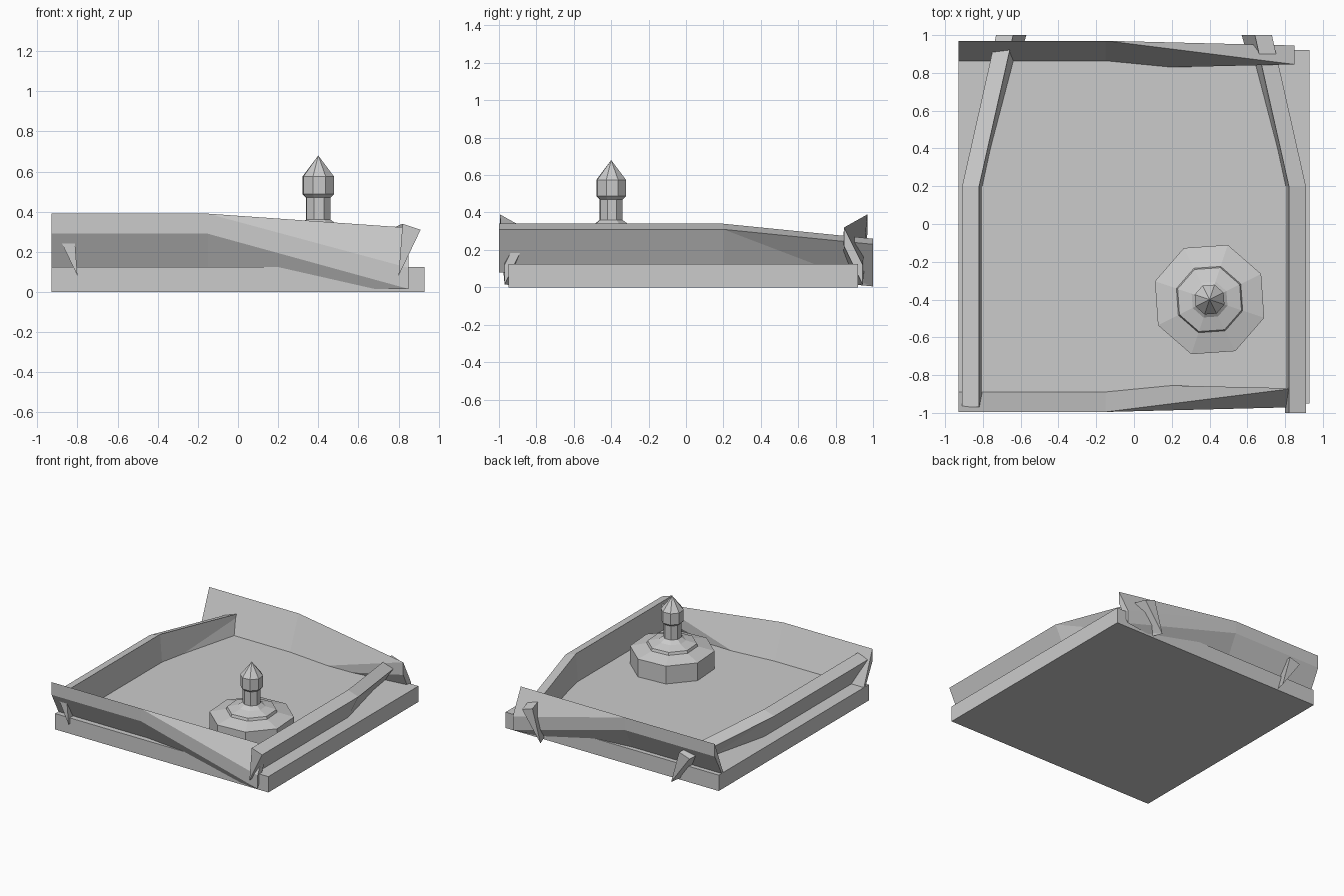
import bpy, bmesh, math
from mathutils import Vector

if "Cube" in bpy.data.objects:
    bpy.data.objects.remove(bpy.data.objects["Cube"])

grey = bpy.data.materials.new("stone_grey")
grey.diffuse_color = (0.6, 0.6, 0.6, 1)
grey.use_nodes = True
grey.node_tree.nodes["Principled BSDF"].inputs["Base Color"].default_value = grey.diffuse_color


def finish(name, bm):
    bmesh.ops.recalc_face_normals(bm, faces=bm.faces)
    me = bpy.data.meshes.new(name)
    bm.to_mesh(me)
    bm.free()
    me.materials.append(grey)
    ob = bpy.data.objects.new(name, me)
    bpy.context.scene.collection.objects.link(ob)
    return ob


def loft(name, sections):
    """Skin closed sections; side quads split from point i to next point i+1."""
    bm = bmesh.new()
    rings = [[bm.verts.new(p) for p in s] for s in sections]
    n = len(rings[0])
    for r, s in zip(rings, rings[1:]):
        for i in range(n):
            j = (i + 1) % n
            bm.faces.new((r[i], r[j], s[j]))
            bm.faces.new((r[i], s[j], s[i]))
    bm.faces.new(rings[0])
    bm.faces.new(rings[-1])
    return finish(name, bm)


# Square ground slab
bm = bmesh.new()
bmesh.ops.create_cube(bm, size=1)
for v in bm.verts:
    v.co = Vector((v.co.x * 1.86, v.co.y * 1.87 - 0.015, (v.co.z + 0.5) * 0.125))
finish("base_slab", bm)

# Front and back boards: straight on the left, twisted on the right (outward, z)
straight = [(0.97, 0.39), (0.822, 0.02), (0.822, 0.005), (0.97, 0.29)]
twisted = [(0.945, 0.12), (0.845, 0.32), (0.845, 0.22), (0.945, 0.015)]
for name, side, shift in (("back_board", 1, 0), ("front_board", -1, 0.025)):
    loft(name, [[(x, side * (y + shift), z) for y, z in sec]
                for x, sec in ((-0.93, straight), (-0.15, straight), (0.85, twisted))])

# Side boards: wedge section, bending inward and down towards the back
wedge = [(0.82, 0.34), (0.91, 0.31), (0.80, 0.08)]
bent = [(0.64, 0.26), (0.73, 0.23), (0.57, 0.005)]
for name, side, front in (("left_board", -1, -0.97), ("right_board", 1, -1.0)):
    loft(name, [[(side * x, y, z) for x, z in sec]
                for y, sec in ((front, wedge), (0.2, wedge), (1.0, bent))])

# Eight-sided pedestal with a pointed post
profile = [(0.305, 0.12), (0.305, 0.265), (0.185, 0.295), (0.178, 0.315), (0.10, 0.335),
           (0.065, 0.36), (0.065, 0.47), (0.083, 0.487), (0.083, 0.575)]
bm = bmesh.new()
rings = []
for r, z in profile:
    rings.append([bm.verts.new((0.4 + r * math.cos(a), -0.4 + r * math.sin(a), z))
                  for a in (math.radians(26.5 + 45 * k) for k in range(8))])
for a, b in zip(rings, rings[1:]):
    for i in range(8):
        j = (i + 1) % 8
        bm.faces.new((a[i], a[j], b[j], b[i]))
tip = bm.verts.new((0.4, -0.4, 0.68))
for i in range(8):
    bm.faces.new((rings[-1][i], rings[-1][(i + 1) % 8], tip))
bm.faces.new(rings[0][::-1])
finish("pedestal_post", bm)
